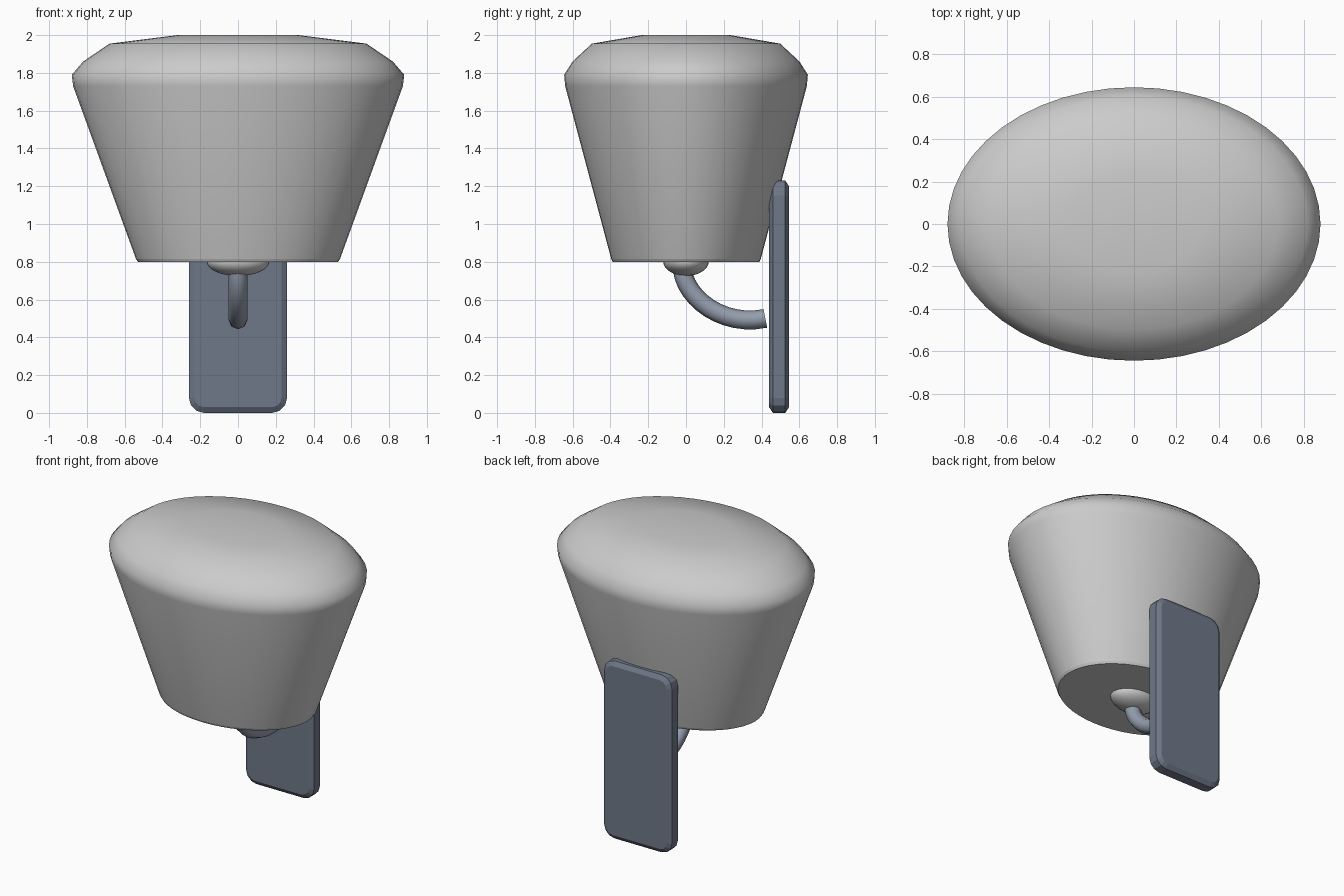
import bpy, bmesh, math

if "Cube" in bpy.data.objects:
    bpy.data.objects.remove(bpy.data.objects["Cube"])


def link(name, data, color=None):
    obj = bpy.data.objects.new(name, data)
    bpy.context.collection.objects.link(obj)
    if color:
        mat = bpy.data.materials.new(name + "_paint")
        mat.diffuse_color = color
        mat.use_nodes = True
        mat.node_tree.nodes["Principled BSDF"].inputs["Base Color"].default_value = mat.diffuse_color
        data.materials.append(mat)
    return obj


def loft(name, rings, sharp_rings=(), smooth=True, color=None):
    """Skin a stack of equal-length point rings and cap both ends."""
    bm = bmesh.new()
    loops = [[bm.verts.new(p) for p in ring] for ring in rings]
    n = len(loops[0])
    for a, b in zip(loops, loops[1:]):
        for i in range(n):
            j = (i + 1) % n
            bm.faces.new((a[i], a[j], b[j], b[i])).smooth = smooth
    for loop in (loops[0][::-1], loops[-1]):
        bm.faces.new(loop).smooth = smooth
    for k in sharp_rings:
        for i in range(n):
            bm.edges.get((loops[k][i], loops[k][(i + 1) % n])).smooth = False
    bmesh.ops.recalc_face_normals(bm, faces=bm.faces)
    mesh = bpy.data.meshes.new(name)
    bm.to_mesh(mesh)
    bm.free()
    return link(name, mesh, color)


def ellipse(r, z, ratio=0.733, n=48):
    return [(r * math.cos(2 * math.pi * i / n),
             r * ratio * math.sin(2 * math.pi * i / n), z) for i in range(n)]


# Oval shade with a domed top
profile = [(0.53, 0.80), (0.54, 0.815), (0.873, 1.73), (0.88, 1.79),
           (0.82, 1.86), (0.68, 1.955), (0.32, 2.0)]
loft("shade", [ellipse(r, z) for r, z in profile], sharp_rings=(0, 1))

# Oval boss under the shade
bm = bmesh.new()
bmesh.ops.create_uvsphere(bm, u_segments=32, v_segments=16, radius=1)
bmesh.ops.scale(bm, vec=(0.165, 0.12, 0.075), verts=bm.verts)
bmesh.ops.translate(bm, vec=(0, 0, 0.80), verts=bm.verts)
for f in bm.faces:
    f.smooth = True
mesh = bpy.data.meshes.new("boss")
bm.to_mesh(mesh)
bm.free()
link("boss", mesh)

# Curved arm, an eight-sided tube
curve = bpy.data.curves.new("arm", 'CURVE')
curve.dimensions = '3D'
curve.bevel_depth = 0.05
curve.bevel_resolution = 2
curve.resolution_u = 12
curve.use_fill_caps = True
spline = curve.splines.new('BEZIER')
spline.bezier_points.add(1)
start, end = spline.bezier_points
for p in (start, end):
    p.handle_left_type = p.handle_right_type = 'FREE'
start.co, start.handle_left, start.handle_right = (0, -0.02, 0.76), (0, -0.03, 0.8), (0, 0.0, 0.60)
end.co, end.handle_left, end.handle_right = (0, 0.42, 0.50), (0, 0.2, 0.455), (0, 0.5, 0.51)
link("arm", curve, (0.30, 0.34, 0.42, 1))


def rounded_rect(inset, y, hw=0.26, hh=0.615, radius=0.08, steps=3):
    pts = []
    r = radius - inset
    for q, (sx, sz) in enumerate(((1, 1), (-1, 1), (-1, -1), (1, -1))):
        for s in range(steps + 1):
            a = math.pi / 2 * (q + s / steps)
            pts.append((sx * (hw - radius) + r * math.cos(a), y,
                        0.615 + sz * (hh - radius) + r * math.sin(a)))
    return pts


# Wall plate with rounded corners and bevelled rims
loft("wall_plate", [rounded_rect(0.03, 0.44), rounded_rect(0, 0.46),
                    rounded_rect(0, 0.525), rounded_rect(0.03, 0.545)],
     smooth=False, color=(0.16, 0.19, 0.25, 1))
